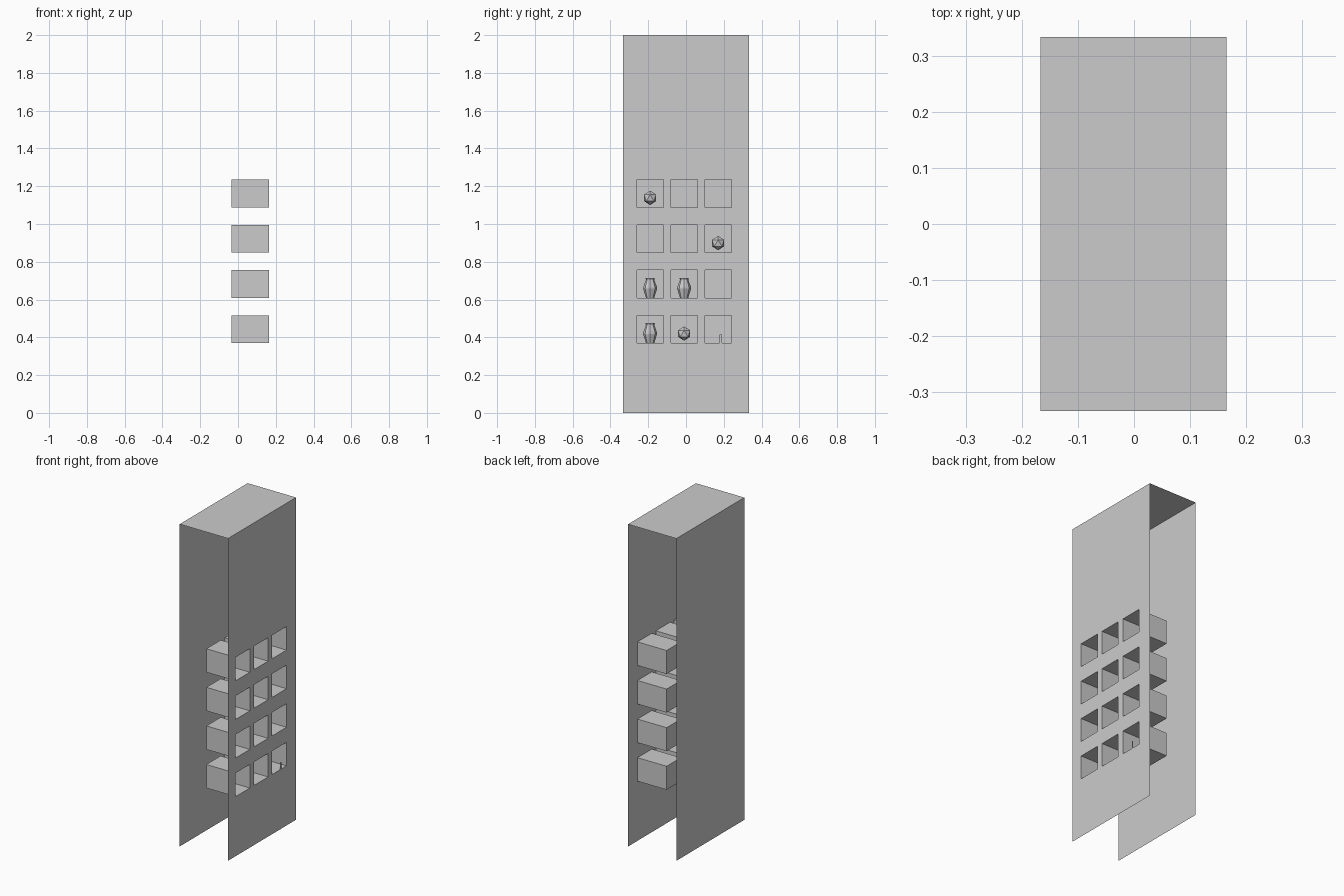
import bpy, bmesh, math

if "Cube" in bpy.data.objects:
    bpy.data.objects.remove(bpy.data.objects["Cube"])

XF, XB, XN = 0.165, -0.167, -0.035      # wall face, rear face, niche back
HY, H = 0.333, 2.0
COLS = [(-0.26, -0.12), (-0.08, 0.06), (0.10, 0.24)]
ROWS = [(0.37 + 0.2395 * i, 0.516 + 0.2395 * i) for i in range(4)]


def finish(bm, name, normals=False):
    bmesh.ops.remove_doubles(bm, verts=bm.verts, dist=1e-5)
    if normals:
        bmesh.ops.recalc_face_normals(bm, faces=bm.faces)
    me = bpy.data.meshes.new(name)
    bm.to_mesh(me)
    bm.free()
    ob = bpy.data.objects.new(name, me)
    bpy.context.collection.objects.link(ob)
    return ob


def quad(bm, *pts):
    bm.faces.new([bm.verts.new(p) for p in pts])


# Wall shell: pierced front sheet, top sheet and rear sheet (ends and base open)
bm = bmesh.new()
ys = [-HY] + [v for c in COLS for v in c] + [HY]
zs = [0] + [v for r in ROWS for v in r] + [H]
for i in range(len(ys) - 1):
    y0, y1 = ys[i], ys[i + 1]
    for j in range(len(zs) - 1):
        z0, z1 = zs[j], zs[j + 1]
        if not (i % 2 and j % 2):
            quad(bm, (XF, y0, z0), (XF, y1, z0), (XF, y1, z1), (XF, y0, z1))
    quad(bm, (XB, y0, H), (XF, y0, H), (XF, y1, H), (XB, y1, H))
    quad(bm, (XB, y1, 0), (XB, y0, 0), (XB, y0, H), (XB, y1, H))
finish(bm, "wall_shell")

# Niches: five-sided recesses, normals facing the inside
bm = bmesh.new()
for y0, y1 in COLS:
    for z0, z1 in ROWS:
        quad(bm, (XN, y0, z0), (XN, y1, z0), (XN, y1, z1), (XN, y0, z1))
        quad(bm, (XN, y0, z0), (XF, y0, z0), (XF, y1, z0), (XN, y1, z0))
        quad(bm, (XN, y1, z1), (XF, y1, z1), (XF, y0, z1), (XN, y0, z1))
        quad(bm, (XN, y0, z1), (XF, y0, z1), (XF, y0, z0), (XN, y0, z0))
        quad(bm, (XN, y1, z0), (XF, y1, z0), (XF, y1, z1), (XN, y1, z1))
finish(bm, "niches")


# Eight-sided urns
def urn(y, z):
    bm = bmesh.new()
    n = 8
    profile = [(0.022, 0.0), (0.037, 0.048), (0.035, 0.06), (0.022, 0.095), (0.025, 0.105)]
    rings = [[bm.verts.new((r * math.cos(2 * math.pi * k / n), r * math.sin(2 * math.pi * k / n), h))
              for k in range(n)] for r, h in profile]
    for a, b in zip(rings, rings[1:]):
        for k in range(n):
            bm.faces.new((a[k], a[(k + 1) % n], b[(k + 1) % n], b[k]))
    bm.faces.new(rings[0][::-1])
    bm.faces.new(rings[-1])
    finish(bm, "urn", True).location = (0.065, y, z)


# Faceted bone balls
def ball(y, z):
    bm = bmesh.new()
    bmesh.ops.create_icosphere(bm, subdivisions=1, radius=0.038)
    finish(bm, "faceted_ball").location = (0.07, y, z + 0.05)


for c, r in [(0, 0), (0, 1), (1, 1)]:
    urn(sum(COLS[c]) / 2, ROWS[r][0])
for c, r in [(1, 0), (2, 2), (0, 3)]:
    ball(sum(COLS[c]) / 2, ROWS[r][0])

# Small sliver standing on one sill
bm = bmesh.new()
quad(bm, (XF, 0.178, 0.37), (XF, 0.19, 0.37), (XF, 0.19, 0.415), (XF, 0.178, 0.415))
finish(bm, "sill_sliver")
